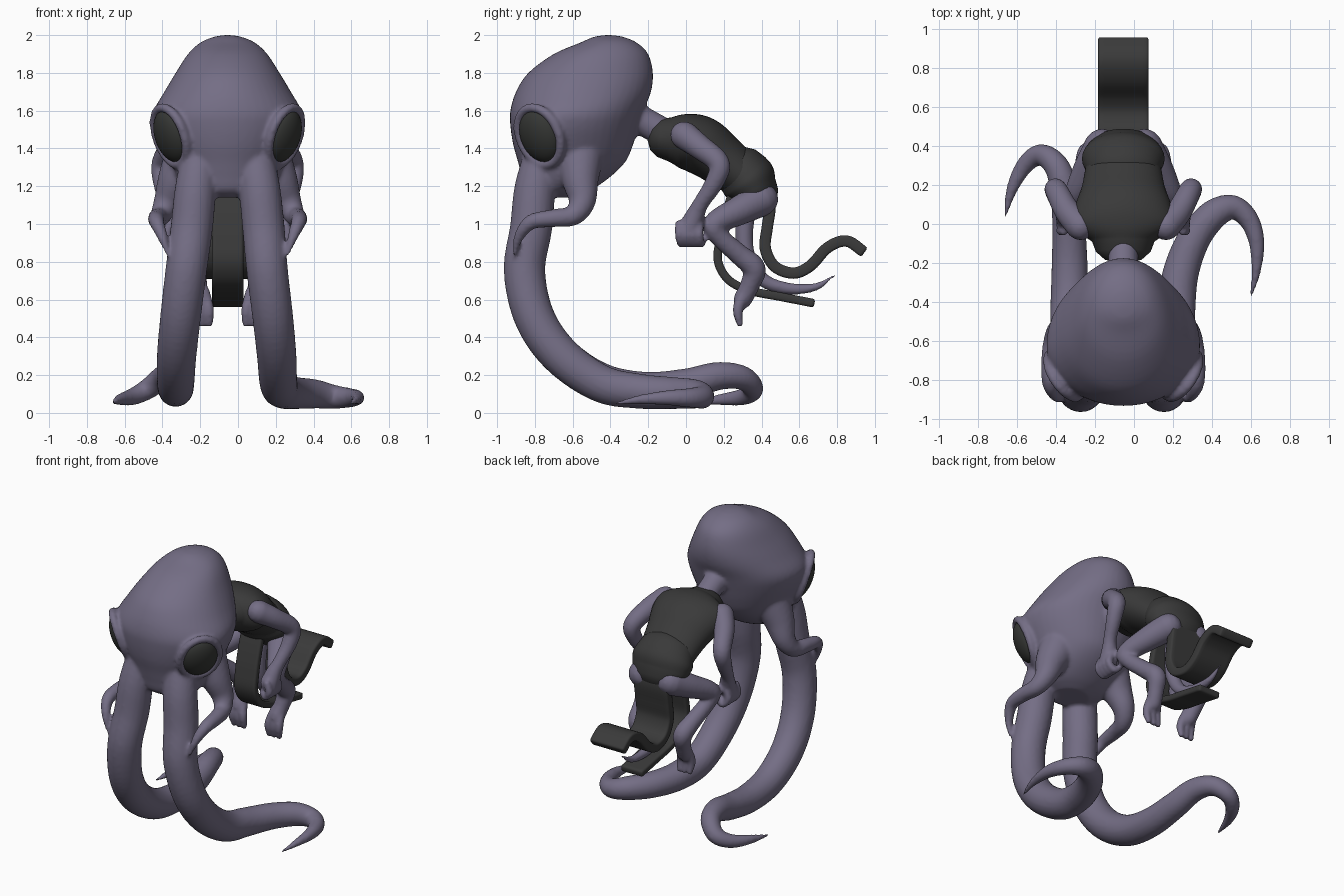
import bpy, bmesh, math
from mathutils import Vector, Matrix

CX = -0.055  # symmetry plane of the body


def material(name, col):
    m = bpy.data.materials.new(name)
    m.diffuse_color = (*col, 1)
    return m


SKIN = material("dusky purple skin", (0.175, 0.155, 0.235))
CLOTH = material("dark cloth", (0.042, 0.042, 0.042))
EYE = material("dark eye", (0.036, 0.038, 0.035))


def spline(pts, n=6):
    """Catmull-Rom samples through tuples of any length."""
    p = [Vector(q) for q in pts]
    p = [2 * p[0] - p[1]] + p + [2 * p[-1] - p[-2]]
    out = []
    for i in range(1, len(p) - 2):
        a, b, c, d = p[i - 1:i + 3]
        for k in range(n):
            t = k / n
            out.append(0.5 * (2 * b + (c - a) * t + (2 * a - 5 * b + 4 * c - d) * t * t
                              + (3 * b - a - 3 * c + d) * t ** 3))
    return out + [p[-2]]


def skin_rings(bm, rings):
    """Bridge vertex rings and close both ends."""
    vr = [[bm.verts.new(c) for c in r] for r in rings]
    n = len(vr[0])
    for a, b in zip(vr, vr[1:]):
        for i in range(n):
            bm.faces.new((a[i], a[(i + 1) % n], b[(i + 1) % n], b[i]))
    bm.faces.new(vr[0][::-1])
    bm.faces.new(vr[-1])


def tube(bm, pts, seg=20):
    """Rounded tube; points are (x, y, z, r) or (x, y, z, width, height)."""
    s = spline([p if len(p) == 5 else (*p, p[3]) for p in pts])
    pos = [Vector(q[:3]) for q in s]
    rings, side = [], Vector((1, 0, 0))
    for i, q in enumerate(s):
        t = (pos[min(i + 1, len(s) - 1)] - pos[max(i - 1, 0)]).normalized()
        side = (side - t * side.dot(t)).normalized()
        up = t.cross(side)
        rw, rh = max(q[3], 0.004), max(q[4], 0.004)
        caps = [(0, 1)]
        if i == 0:
            caps = [(-0.98, 0.15), (-0.8, 0.6), (-0.45, 0.88), (0, 1)]
        elif i == len(s) - 1:
            caps = [(0, 1), (0.45, 0.88), (0.8, 0.6), (0.98, 0.15)]
        for off, k in caps:
            rings.append([pos[i] + t * off * min(rw, rh)
                          + side * rw * k * math.cos(a) + up * rh * k * math.sin(a)
                          for a in (2 * math.pi * j / seg for j in range(seg))])
    skin_rings(bm, rings)


def pair(bm, pts):
    """Tube mirrored about the body plane; x is the distance from it."""
    for s in (1, -1):
        tube(bm, [(CX + s * p[0], *p[1:]) for p in pts])


def finish(name, bm, mat, voxel=None):
    bmesh.ops.recalc_face_normals(bm, faces=bm.faces)
    me = bpy.data.meshes.new(name)
    bm.to_mesh(me)
    bm.free()
    for f in me.polygons:
        f.use_smooth = True
    me.materials.append(mat)
    ob = bpy.data.objects.new(name, me)
    bpy.context.collection.objects.link(ob)
    if voxel:  # fuse the overlapping parts into one smooth skin
        r = ob.modifiers.new("fuse", 'REMESH')
        r.mode, r.voxel_size, r.use_smooth_shade = 'VOXEL', voxel, True
        m = ob.modifiers.new("soften", 'SMOOTH')
        m.factor, m.iterations = 0.5, 6
    return ob


# Head: rings of (z, front y, back y, half width)
head = bmesh.new()
profile = [(1.14, -0.80, -0.58, 0.13), (1.18, -0.85, -0.50, 0.22), (1.25, -0.87, -0.40, 0.27),
           (1.33, -0.89, -0.32, 0.30), (1.42, -0.915, -0.28, 0.345), (1.52, -0.93, -0.25, 0.385),
           (1.60, -0.93, -0.225, 0.39), (1.70, -0.90, -0.185, 0.335), (1.80, -0.835, -0.175, 0.275),
           (1.90, -0.70, -0.20, 0.21), (1.96, -0.56, -0.26, 0.145), (1.99, -0.49, -0.33, 0.075),
           (2.0, -0.43, -0.39, 0.02)]
rings = []
for z, yf, yb, hw in spline(profile, 4):
    yw = yf + 0.44 * (yb - yf)
    ring = []
    for j in range(48):
        c, s = math.cos(j * math.pi / 24), math.sin(j * math.pi / 24)
        ring.append((CX + hw * c, yw + s * ((yb - yw) if s > 0 else (yw - yf)), z))
    rings.append(ring)
skin_rings(head, rings)

# Neck
tube(head, [(CX, -0.32, 1.58, 0.10), (CX, -0.22, 1.54, 0.078), (CX, -0.06, 1.45, 0.08)])

# Two long front tentacles, curling differently on the ground
tube(head, [(0.09, -0.76, 1.36, 0.10), (0.115, -0.80, 1.18, 0.11), (0.135, -0.82, 0.98, 0.112),
            (0.155, -0.855, 0.75, 0.11), (0.185, -0.80, 0.50, 0.108), (0.205, -0.66, 0.30, 0.105),
            (0.215, -0.45, 0.155, 0.10), (0.24, -0.25, 0.115, 0.093), (0.31, -0.07, 0.105, 0.085),
            (0.41, 0.05, 0.10, 0.077), (0.51, 0.085, 0.085, 0.063), (0.59, 0.02, 0.08, 0.052),
            (0.63, -0.10, 0.08, 0.04), (0.625, -0.25, 0.07, 0.024), (0.60, -0.37, 0.05, 0.008)])
tube(head, [(-0.20, -0.76, 1.36, 0.10), (-0.225, -0.80, 1.18, 0.11), (-0.245, -0.82, 0.98, 0.112),
            (-0.275, -0.855, 0.75, 0.11), (-0.305, -0.80, 0.50, 0.108), (-0.325, -0.66, 0.30, 0.105),
            (-0.33, -0.45, 0.165, 0.10), (-0.33, -0.22, 0.125, 0.093), (-0.335, 0.0, 0.15, 0.085),
            (-0.355, 0.17, 0.195, 0.075), (-0.40, 0.30, 0.185, 0.064), (-0.48, 0.355, 0.125, 0.055),
            (-0.56, 0.30, 0.085, 0.045), (-0.625, 0.18, 0.07, 0.03), (-0.66, 0.04, 0.055, 0.008)])

# Short cheek tentacles
pair(head, [(0.20, -0.56, 1.38, 0.13), (0.27, -0.56, 1.24, 0.10), (0.32, -0.55, 1.12, 0.072),
            (0.355, -0.60, 1.045, 0.055), (0.375, -0.71, 1.03, 0.047), (0.375, -0.82, 1.01, 0.04),
            (0.345, -0.885, 0.93, 0.027), (0.315, -0.908, 0.83, 0.008)])

# Eyes with raised rims
for s, label in ((1, "right"), (-1, "left")):
    u = Vector((0.2 * s, -0.28, 0.9)).normalized()
    n = Vector((0.76 * s, -0.58, 0))
    n = (n - u * n.dot(u)).normalized()
    t = u.cross(n)
    c = Vector((CX + 0.297 * s, -0.772, 1.468))
    rim = [c + n * 0.008 + t * 0.13 * math.cos(k * math.pi / 8) + u * 0.16 * math.sin(k * math.pi / 8)
           for k in range(18)]
    tube(head, [(*p, 0.026) for p in rim], 10)
    bm = bmesh.new()
    M = Matrix((t * 0.12, u * 0.148, n * 0.072)).transposed().to_4x4()
    bmesh.ops.create_uvsphere(bm, u_segments=32, v_segments=20, radius=1,
                              matrix=Matrix.Translation(c) @ M)
    finish(label + "_eye", bm, EYE)
finish("head_and_tentacles", head, SKIN, 0.012)

# Arms, fists and fingers
limbs = bmesh.new()
pair(limbs, [(0.22, -0.01, 1.47, 0.075), (0.29, 0.07, 1.41, 0.066), (0.345, 0.175, 1.32, 0.058),
             (0.345, 0.15, 1.22, 0.05), (0.32, 0.08, 1.11, 0.042), (0.30, 0.05, 1.05, 0.05),
             (0.285, 0.02, 0.98, 0.06)])
for i in range(4):
    y = -0.035 + 0.035 * i
    pair(limbs, [(0.305, y, 1.0, 0.024), (0.32, y, 0.94, 0.024), (0.285, y + 0.01, 0.895, 0.022),
                 (0.25, y + 0.02, 0.92, 0.02)])

# Legs bent at the knee, feet hanging down
pair(limbs, [(0.11, 0.40, 1.13, 0.09), (0.18, 0.28, 1.07, 0.078), (0.245, 0.15, 1.0, 0.06),
             (0.235, 0.18, 0.93, 0.052), (0.20, 0.28, 0.84, 0.055), (0.175, 0.36, 0.765, 0.062),
             (0.16, 0.34, 0.68, 0.052), (0.145, 0.30, 0.60, 0.05)])
for dx in (-0.04, 0, 0.04):
    pair(limbs, [(0.145 + dx * 0.5, 0.31, 0.64, 0.032), (0.14 + dx, 0.275, 0.55, 0.028),
                 (0.135 + dx, 0.285, 0.47, 0.018)])

# Tail between the cloth flaps
tube(limbs, [(CX, 0.34, 1.15, 0.06), (CX, 0.31, 1.0, 0.05), (CX, 0.32, 0.84, 0.045),
             (CX, 0.40, 0.71, 0.038), (CX, 0.53, 0.66, 0.032), (CX, 0.68, 0.665, 0.022),
             (CX, 0.79, 0.73, 0.006)])
finish("arms_legs_and_tail", limbs, SKIN, 0.011)

# Sleeveless tunic
bm = bmesh.new()
tube(bm, [(CX, -0.09, 1.45, 0.16, 0.115), (CX, -0.01, 1.44, 0.265, 0.145), (CX, 0.08, 1.415, 0.25, 0.155),
          (CX, 0.18, 1.345, 0.215, 0.14), (CX, 0.28, 1.265, 0.195, 0.125), (CX, 0.35, 1.19, 0.18, 0.12)], 36)
finish("tunic", bm, CLOTH)

# Hip wrap
bm = bmesh.new()
tube(bm, [(CX, 0.305, 1.265, 0.20, 0.145), (CX, 0.335, 1.225, 0.212, 0.147),
          (CX, 0.365, 1.175, 0.20, 0.125)], 36)
finish("hip_wrap", bm, CLOTH)


# Hanging cloth flaps from side profiles (y, z)
def flap(name, path, half, thick):
    bm = bmesh.new()
    rows = [[bm.verts.new((CX + half * k / 4, y, z)) for k in range(-4, 5)] for y, z in spline(path)]
    for a, b in zip(rows, rows[1:]):
        for k in range(8):
            bm.faces.new((a[k], a[k + 1], b[k + 1], b[k]))
    ob = finish(name, bm, CLOTH)
    so = ob.modifiers.new("thickness", 'SOLIDIFY')
    so.thickness, so.offset = thick, 0
    be = ob.modifiers.new("soft edges", 'BEVEL')
    be.width, be.segments, be.limit_method = 0.012, 2, 'ANGLE'
    be.angle_limit = math.radians(50)
    bpy.context.view_layer.objects.active = ob
    ob.select_set(True)
    bpy.ops.object.shade_smooth_by_angle(angle=math.radians(40))
    ob.select_set(False)


flap("back_flap", [(0.42, 1.20), (0.445, 1.10), (0.43, 0.98), (0.42, 0.87), (0.47, 0.775), (0.57, 0.74),
                   (0.66, 0.78), (0.75, 0.875), (0.85, 0.91), (0.945, 0.85)], 0.13, 0.06)
flap("front_flap", [(0.25, 1.18), (0.21, 1.05), (0.18, 0.92), (0.17, 0.80), (0.23, 0.70), (0.35, 0.645),
                    (0.50, 0.615), (0.68, 0.58)], 0.083, 0.045)
